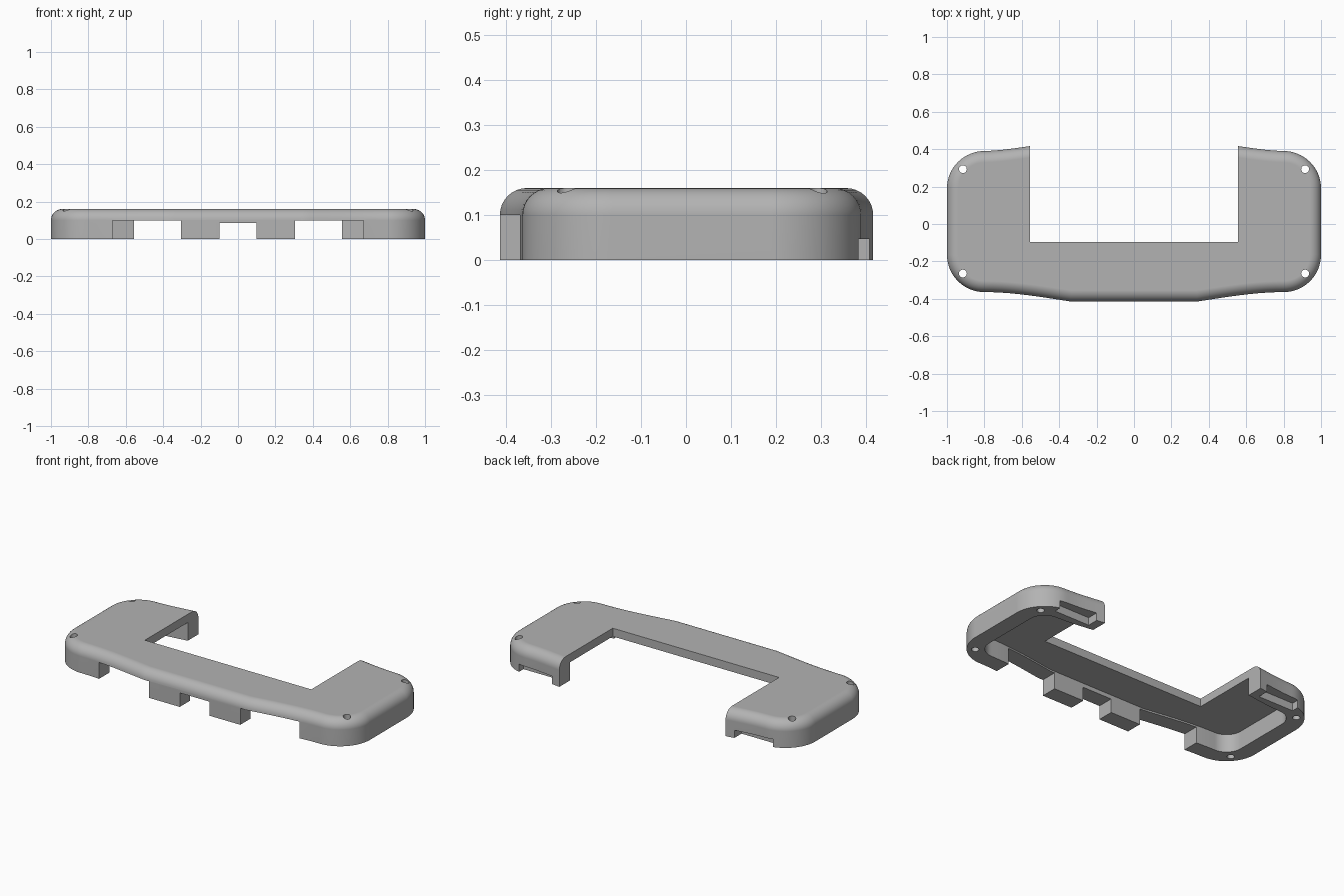
import bpy, bmesh, math
from mathutils import Vector

cube = bpy.data.objects.get("Cube")
if cube:
    bpy.data.objects.remove(cube, do_unlink=True)

HEIGHT, FILLET, WALL, CAVITY_TOP = 0.16, 0.06, 0.10, 0.11
RADIUS, SIDE = 0.2, 1.0
FRONT, BACK = -0.364, 0.39

grey = bpy.data.materials.new("plain_grey")
grey.use_nodes = True
grey.diffuse_color = (0.45, 0.45, 0.45, 1)
grey.node_tree.nodes["Principled BSDF"].inputs["Base Color"].default_value = grey.diffuse_color


def swell(t):
    """Eased bulge towards the middle of a long edge."""
    return t * t * (1.6 - 0.6 * t)


def outline():
    """Counter-clockwise rounded outline with bulging long edges."""
    half = []
    steps = 10
    for i in range(steps + 1):
        t = 1 - i / steps
        half.append((0.34 + 0.46 * (1 - t), FRONT - 0.05 * swell(t)))
    for cy, start in ((FRONT + RADIUS, -90), (BACK - RADIUS, 0)):
        for i in range(17):
            a = math.radians(start + 90 * i / 16)
            half.append((SIDE - RADIUS + RADIUS * math.cos(a), cy + RADIUS * math.sin(a)))
    for i in range(1, steps + 1):
        t = i / steps
        half.append((0.8 - 0.46 * t, BACK + 0.06 * swell(t) ** 0.8))
    pts = half + [(-x, y) for x, y in reversed(half)]
    clean = []
    for p in map(Vector, pts):
        if not clean or (p - clean[-1]).length > 1e-4:
            clean.append(p)
    return clean


def inset(pts, d):
    """Move every side of the outline inwards by d."""
    out = []
    for i, p in enumerate(pts):
        a = (p - pts[i - 1]).normalized()
        b = (pts[(i + 1) % len(pts)] - p).normalized()
        na, nb = Vector((-a.y, a.x)), Vector((-b.y, b.x))
        m = (na + nb).normalized()
        out.append(p + m * d / m.dot(na))
    return out


def loft(name, layers):
    """Solid from stacked (points, z) rings."""
    bm = bmesh.new()
    rings = [[bm.verts.new((p.x, p.y, z)) for p in pts] for pts, z in layers]
    bm.faces.new(list(reversed(rings[0])))
    bm.faces.new(rings[-1])
    n = len(rings[0])
    for lo, hi in zip(rings, rings[1:]):
        for i in range(n):
            j = (i + 1) % n
            bm.faces.new((lo[i], lo[j], hi[j], hi[i]))
    bmesh.ops.recalc_face_normals(bm, faces=bm.faces)
    me = bpy.data.meshes.new(name)
    bm.to_mesh(me)
    bm.free()
    ob = bpy.data.objects.new(name, me)
    bpy.context.collection.objects.link(ob)
    me.materials.append(grey)
    return ob


def box(name, x0, x1, y0, y1, z0, z1):
    pts = [Vector(p) for p in ((x0, y0), (x1, y0), (x1, y1), (x0, y1))]
    return loft(name, [(pts, z0), (pts, z1)])


def disc(name, x, y, r):
    pts = [Vector((x + r * math.cos(k * math.tau / 24), y + r * math.sin(k * math.tau / 24)))
           for k in range(24)]
    return loft(name, [(pts, -0.1), (pts, 0.3)])


# Outer body with a rounded top edge
ring = outline()
layers = [(ring, 0)]
for k in range(9):
    a = math.pi / 2 * k / 8
    layers.append((inset(ring, FILLET * (1 - math.cos(a))), HEIGHT - FILLET + FILLET * math.sin(a)))
shell = loft("cover_shell", layers)

# Hollow underside, rear opening and centre front slot
inner = inset(ring, WALL)
cutters = [
    loft("cavity_cutter", [(inner, -0.1), (inner, CAVITY_TOP)]),
    box("rear_opening_cutter", -0.557, 0.557, -0.095, 0.8, -0.1, 0.3),
    box("front_middle_slot_cutter", -0.1, 0.1, -0.6, -0.2, -0.1, 0.085),
]

# Mirrored front slots, rear recesses and screw holes
for s in (-1, 1):
    a, b = sorted((s * 0.305, s * 0.672))
    cutters.append(box("front_slot_cutter", a, b, -0.6, -0.2, -0.1, 0.10))
    a, b = sorted((s * 0.61, s * 0.85))
    cutters.append(box("rear_recess_cutter", a, b, 0.34, 0.6, -0.1, 0.047))
    for y in (-0.265, 0.293):
        cutters.append(disc("screw_hole_cutter", s * 0.915, y, 0.021))

bpy.context.view_layer.objects.active = shell
for c in cutters:
    c.hide_render = True
    mod = shell.modifiers.new("cut", 'BOOLEAN')
    mod.operation = 'DIFFERENCE'
    mod.solver = 'EXACT'
    mod.object = c
    bpy.ops.object.modifier_apply(modifier=mod.name)
for c in cutters:
    bpy.data.objects.remove(c, do_unlink=True)

# Smooth the curved walls and keep cut edges crisp
bpy.ops.object.select_all(action='DESELECT')
shell.select_set(True)
bpy.ops.object.shade_smooth_by_angle(angle=math.radians(30))
weighted = shell.modifiers.new("even_shading", 'WEIGHTED_NORMAL')
weighted.keep_sharp = True
